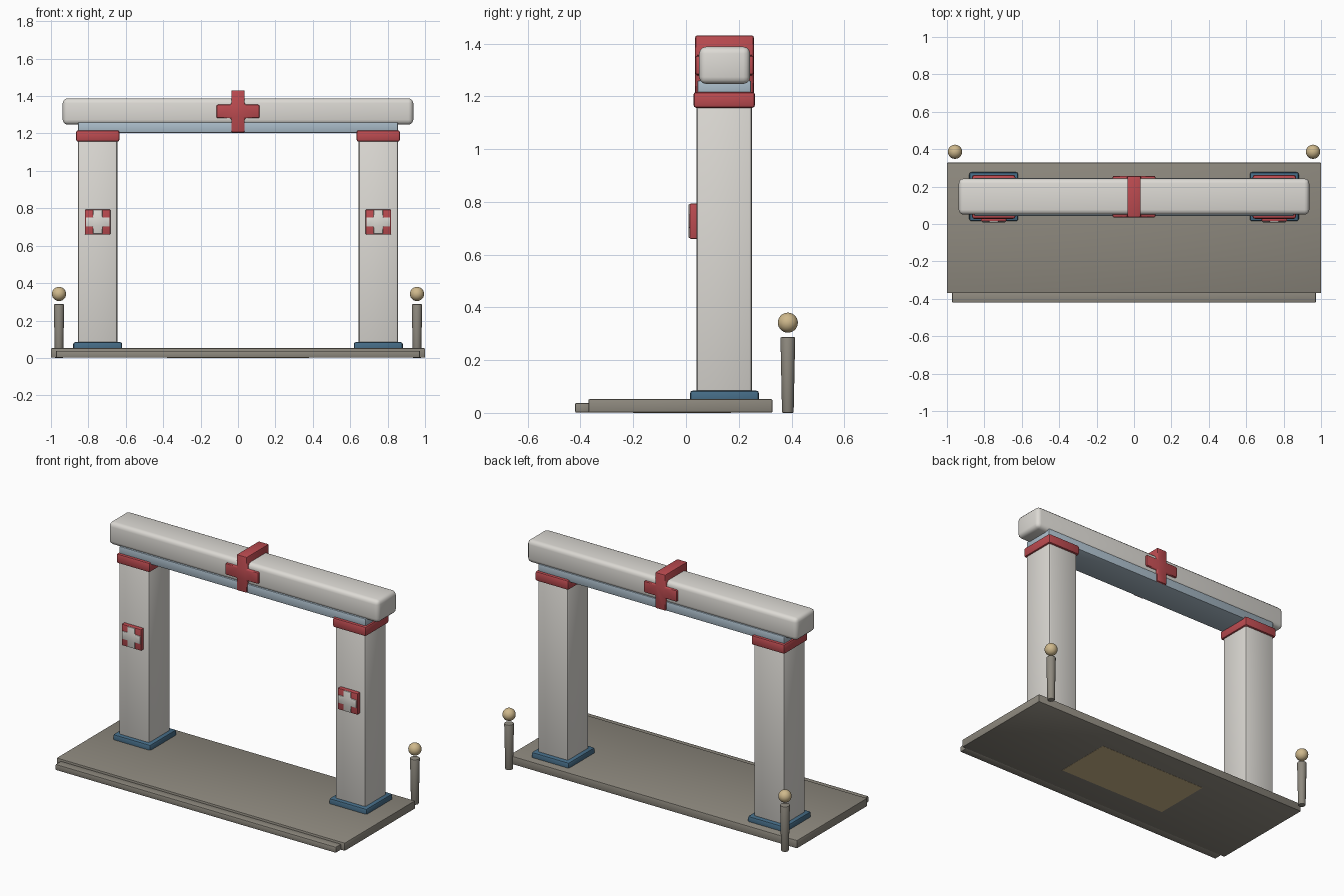
import bpy, bmesh, math

if "Cube" in bpy.data.objects:
    bpy.data.objects.remove(bpy.data.objects["Cube"])


def material(name, color):
    m = bpy.data.materials.new(name)
    m.diffuse_color = (*color, 1)
    m.use_nodes = True
    m.node_tree.nodes["Principled BSDF"].inputs["Base Color"].default_value = m.diffuse_color
    return m


STONE = material("pale_stone", (0.72, 0.70, 0.66))
PAVING = material("paving", (0.27, 0.25, 0.21))
RED = material("red", (0.50, 0.07, 0.08))
NAVY = material("deep_blue", (0.06, 0.15, 0.24))
STEEL = material("light_blue", (0.40, 0.50, 0.58))
GOLD = material("sand_gold", (0.62, 0.48, 0.26))


def finish(obj, mat, bevel=0.0, segments=2):
    obj.data.materials.append(mat)
    bpy.context.view_layer.objects.active = obj
    obj.select_set(True)
    if bevel:
        mod = obj.modifiers.new("bevel", 'BEVEL')
        mod.width, mod.segments = bevel, segments
        mod.limit_method = 'ANGLE'
        bpy.ops.object.modifier_apply(modifier="bevel")
    bpy.ops.object.shade_smooth_by_angle(angle=math.radians(35))
    obj.select_set(False)
    return obj


def box(name, x, y, z, mat, bevel=0.0, segments=2):
    """Box from (min, max) pairs."""
    bm = bmesh.new()
    bmesh.ops.create_cube(bm, size=1)
    for v in bm.verts:
        v.co = [r[0] + (c + 0.5) * (r[1] - r[0]) for c, r in zip(v.co, (x, y, z))]
    me = bpy.data.meshes.new(name)
    bm.to_mesh(me)
    bm.free()
    obj = bpy.data.objects.new(name, me)
    bpy.context.collection.objects.link(obj)
    return finish(obj, mat, bevel, segments)


def cross(name, cx, cz, half_x, half_z, arm, y, mat, bevel):
    """Plus outline in the xz plane, extruded along y."""
    pts = []
    for sx, sz in ((1, 1), (-1, 1), (-1, -1), (1, -1)):
        quad = [(half_x * sx, arm * sz), (arm * sx, arm * sz), (arm * sx, half_z * sz)]
        pts += quad if sx * sz > 0 else quad[::-1]
    bm = bmesh.new()
    face = bm.faces.new([bm.verts.new((cx + px, y[0], cz + pz)) for px, pz in pts])
    ext = bmesh.ops.extrude_face_region(bm, geom=[face])
    verts = [g for g in ext["geom"] if isinstance(g, bmesh.types.BMVert)]
    bmesh.ops.translate(bm, verts=verts, vec=(0, y[1] - y[0], 0))
    if not face.is_valid or len(bm.faces) < 14:
        bm.faces.new([v for v in bm.verts if v not in verts])
    bmesh.ops.recalc_face_normals(bm, faces=bm.faces[:])
    me = bpy.data.meshes.new(name)
    bm.to_mesh(me)
    bm.free()
    obj = bpy.data.objects.new(name, me)
    bpy.context.collection.objects.link(obj)
    return finish(obj, mat, bevel)


# Paved base with front step and an underside plate
box("base_slab", (-1, 1), (-0.37, 0.328), (0.001, 0.052), PAVING, 0.005)
box("front_step", (-0.973, 0.973), (-0.42, -0.365), (0.001, 0.038), PAVING, 0.005)
box("underside_plate", (-0.38, 0.38), (-0.2, 0.17), (0, 0.02), GOLD)

# Left and right supports
for side, s in (("left", -1), ("right", 1)):
    cx = 0.75 * s

    def span(h):
        return (cx - h, cx + h)

    box(side + "_plinth", span(0.131), (0.015, 0.277), (0.03, 0.085), NAVY, 0.012)
    box(side + "_pillar", span(0.105), (0.04, 0.25), (0.06, 1.18), STONE, 0.012)
    box(side + "_capital", span(0.116), (0.028, 0.262), (1.156, 1.217), RED, 0.012)

    # Badge on the pillar front
    box(side + "_badge", span(0.068), (0.014, 0.05), (0.66, 0.793), RED, 0.004)
    cross(side + "_badge_cross", cx, 0.727, 0.064, 0.064, 0.025, (0.009, 0.045), STONE, 0.004)

    # Bollard behind the base
    bx, by = 0.957 * s, 0.386
    bpy.ops.mesh.primitive_cone_add(vertices=20, radius1=0.022, radius2=0.028,
                                    depth=0.287, location=(bx, by, 0.1435))
    post = bpy.context.object
    post.name = side + "_bollard_post"
    finish(post, PAVING, 0.004)
    bpy.ops.mesh.primitive_uv_sphere_add(segments=24, ring_count=14, radius=0.038,
                                         location=(bx, by, 0.342))
    ball = bpy.context.object
    ball.name = side + "_bollard_ball"
    finish(ball, GOLD)

# Lintel and its trim
box("lintel_trim", (-0.855, 0.855), (0.043, 0.247), (1.203, 1.26), STEEL, 0.006)
box("lintel", (-0.937, 0.937), (0.05, 0.243), (1.247, 1.388), STONE, 0.026, 3)

# Central cross wrapping the lintel
cross("lintel_cross", 0, 1.318, 0.115, 0.113, 0.036, (0.035, 0.257), RED, 0.008)
